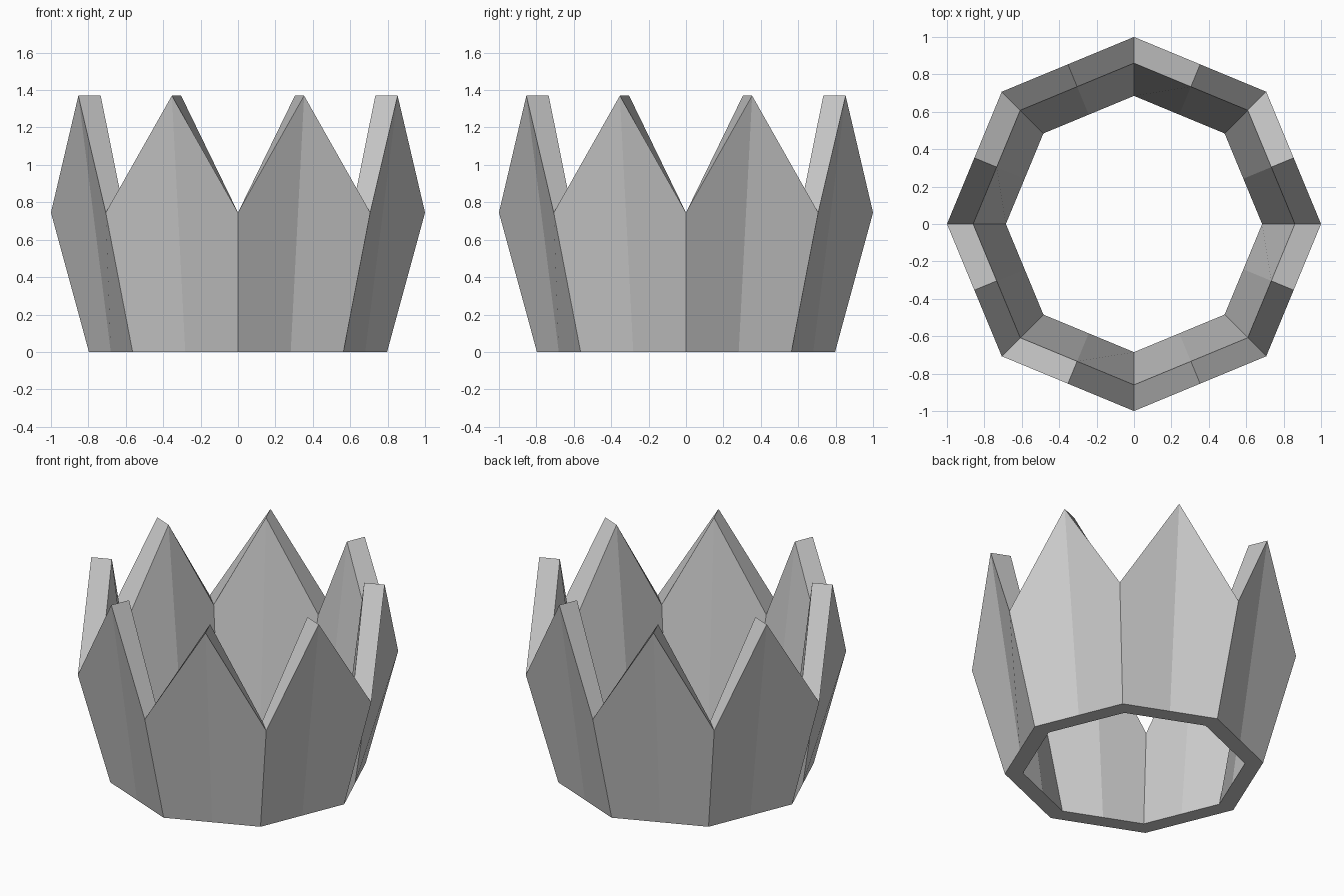
import bpy, bmesh
from math import cos, sin, pi

if "Cube" in bpy.data.objects:
    bpy.data.objects.remove(bpy.data.objects["Cube"])

SIDES = 8
VALLEY_Z, PEAK_Z = 0.745, 1.37
MID = cos(pi / SIDES)          # mid-edge points lie on the flat octagon sides

bm = bmesh.new()


def wall(r_bottom, r_top):
    """Rings of bottom and zigzag rim points, alternating corner and mid-edge."""
    bottom, rim = [], []
    for i in range(SIDES * 2):
        a = pi * i / SIDES
        k = MID if i % 2 else 1.0
        z = PEAK_Z if i % 2 else VALLEY_Z
        bottom.append(bm.verts.new((r_bottom * k * cos(a), r_bottom * k * sin(a), 0)))
        rim.append(bm.verts.new((r_top * k * cos(a), r_top * k * sin(a), z)))
    return bottom, rim


# Outer and inner flared walls
outer_bottom, outer_rim = wall(0.797, 1.0)
inner_bottom, inner_rim = wall(0.685, 0.86)

# Bridge the rings: outside, pointed rim, inside, base ring
rings = [outer_bottom, outer_rim, inner_rim, inner_bottom]
for n in range(4):
    a, b = rings[n], rings[(n + 1) % 4]
    for i in range(SIDES * 2):
        j = (i + 1) % (SIDES * 2)
        bm.faces.new((a[i], a[j], b[j], b[i]))
bmesh.ops.recalc_face_normals(bm, faces=bm.faces)

mesh = bpy.data.meshes.new("crown_band")
bm.to_mesh(mesh)
bm.free()
bpy.context.collection.objects.link(bpy.data.objects.new("crown_band", mesh))
